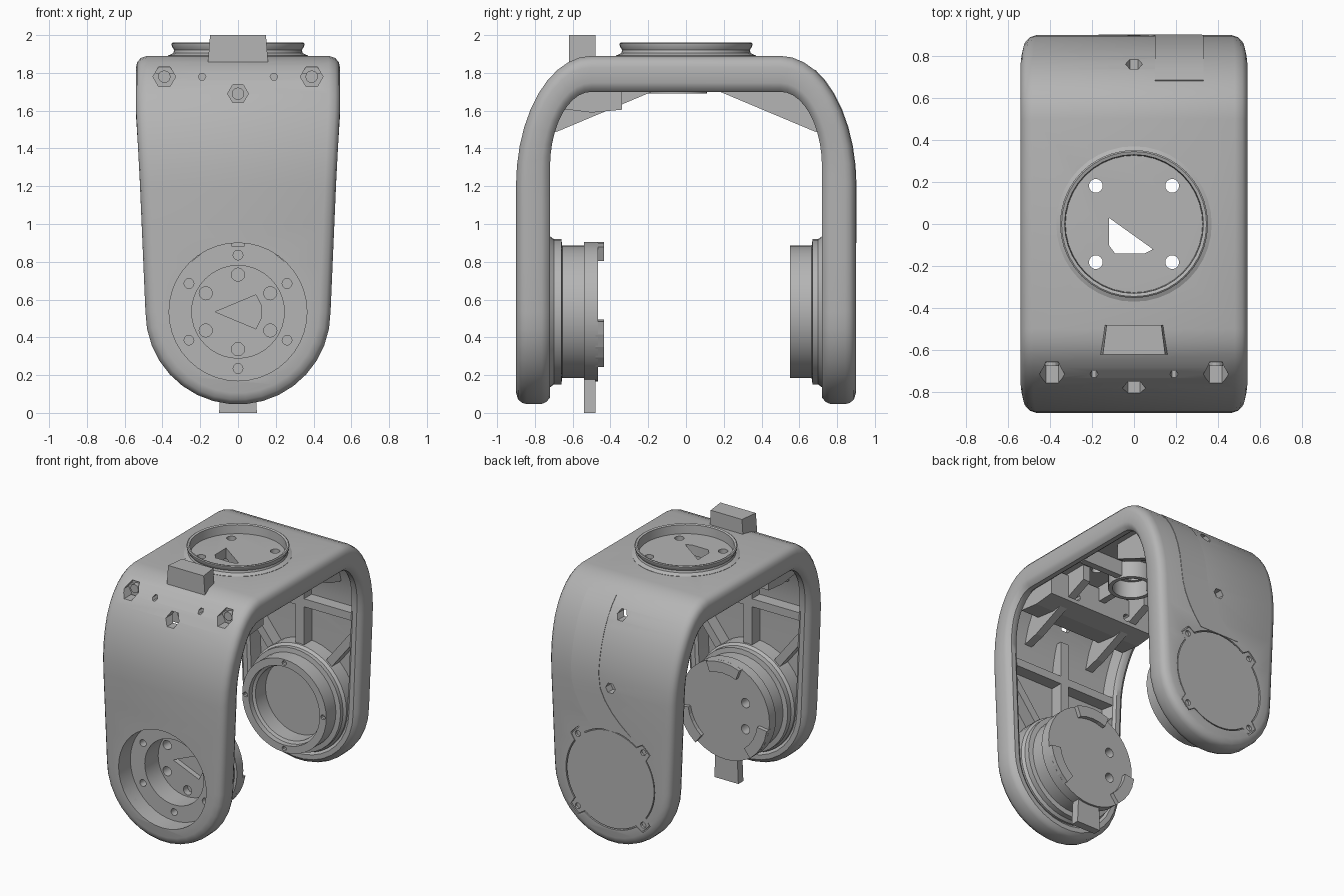
import bpy, bmesh, math
from math import sin, cos, radians, pi

if "Cube" in bpy.data.objects:
    bpy.data.objects.remove(bpy.data.objects["Cube"])

grey = bpy.data.materials.new("plain_grey")
grey.use_nodes = True
grey.diffuse_color = (0.46, 0.46, 0.46, 1)
grey.node_tree.nodes["Principled BSDF"].inputs["Base Color"].default_value = (0.46, 0.46, 0.46, 1)

HUB = 0.535      # height of the pivot axis
END_R = 0.49     # radius of the rounded arm ends


def make(name, bm):
    bmesh.ops.recalc_face_normals(bm, faces=bm.faces)
    me = bpy.data.meshes.new(name)
    bm.to_mesh(me)
    bm.free()
    ob = bpy.data.objects.new(name, me)
    bpy.context.collection.objects.link(ob)
    me.materials.append(grey)
    return ob


def activate(ob):
    bpy.ops.object.select_all(action='DESELECT')
    ob.select_set(True)
    bpy.context.view_layer.objects.active = ob


def smooth(ob):
    activate(ob)
    bpy.ops.object.shade_smooth_by_angle(angle=radians(35))


def cut(ob, bm):
    cutter = make("cutter", bm)
    cutter.hide_render = True
    mod = ob.modifiers.new("cut", 'BOOLEAN')
    mod.operation, mod.solver, mod.object = 'DIFFERENCE', 'EXACT', cutter
    activate(ob)
    bpy.ops.object.modifier_apply(modifier=mod.name)
    bpy.data.objects.remove(cutter)


PLACE = {'x': lambda u, v, h: (h, u, v),
         'y': lambda u, v, h: (u, h, v),
         'z': lambda u, v, h: (u, v, h)}


def prism(bm, pts, axis, a, b):
    lo, hi = ([bm.verts.new(PLACE[axis](u, v, h)) for u, v in pts] for h in (a, b))
    bm.faces.new(lo)
    bm.faces.new(hi[::-1])
    for i in range(len(pts)):
        j = (i + 1) % len(pts)
        bm.faces.new((lo[i], hi[i], hi[j], lo[j]))


def circle(u, v, r, n=16):
    return [(u + r * cos(2 * pi * i / n), v + r * sin(2 * pi * i / n)) for i in range(n)]


def around(radius, count, start=0):
    return [(radius * cos(radians(start) + 2 * pi * i / count),
             radius * sin(radians(start) + 2 * pi * i / count)) for i in range(count)]


def lathe(profile, axis, centre=(0, 0), n=40, closed=False):
    bm = bmesh.new()
    rings = []
    for r, h in profile:
        pts = circle(*centre, r, n) if r else [centre]
        rings.append([bm.verts.new(PLACE[axis](u, v, h)) for u, v in pts])
    pairs = list(zip(rings, rings[1:]))
    if closed:
        pairs.append((rings[-1], rings[0]))
    for p, q in pairs:
        for i in range(n):
            quad = [p[i % len(p)], p[(i + 1) % len(p)], q[(i + 1) % len(q)], q[i % len(q)]]
            bm.faces.new(list(dict.fromkeys(quad)))
    return bm


# Arched channel frame: inset outlines bent along the arch
def frame_rows(d, t):
    rows = []

    def add(w, o, i):
        rows.append((w, o[0] + (i[0] - o[0]) * t, o[1] + (i[1] - o[1]) * t))
    for k in range(9):
        a, r = radians(5 + 85 * k / 8), END_R - d
        z = HUB - r * cos(a)
        add(r * sin(a), (0.9, z), (0.72, z))

    def width(z):
        return min(0.54, END_R + 0.05 * (z - HUB) / 1.1) - d
    for f in (0.35, 0.7):
        z = HUB + 0.665 * f
        add(width(z), (0.9, z), (0.72, HUB + 0.765 * f))
    for k in range(11):
        a = radians(9 * k)
        z = 1.2 + 0.69 * sin(a)
        add(width(z), (0.5 + 0.4 * cos(a), z), (0.5 + 0.22 * cos(a), 1.3 + 0.4 * sin(a)))
    return rows + [(w, -y, z) for w, y, z in reversed(rows)]


bm = bmesh.new()
loops = []
for d, t in ((0.06, 0), (0.025, 0.06), (0.006, 0.18), (0, 0.32), (0, 0.75), (0.012, 0.9),
             (0.035, 1), (0.07, 1), (0.09, 0.92), (0.11, 0.4)):
    loops.append([[bm.verts.new((s * w, y, z)) for s in (-1, 1)] for w, y, z in frame_rows(d, t)])
last = len(loops[0]) - 1
for L in (loops[0], loops[-1]):
    for k in range(last):
        bm.faces.new((L[k][0], L[k][1], L[k + 1][1], L[k + 1][0]))
for p, q in zip(loops, loops[1:]):
    for s in (0, 1):
        for k in range(last):
            bm.faces.new((p[k][s], p[k + 1][s], q[k + 1][s], q[k][s]))
    for k in (0, last):
        bm.faces.new((p[k][0], p[k][1], q[k][1], q[k][0]))
frame = make("arch_frame", bm)


def cover_outline(r):
    pts = []
    for k in range(120):
        a = 3 * k
        ear = abs(a % 90 - 45) <= 6
        rr = r + (0.055 if ear else 0)
        pts.append((rr * cos(radians(a)), HUB + rr * sin(radians(a))))
    return pts


# Openings in the frame
FRONT_HOLES = ((-0.39, 1.78, 0.06), (0.39, 1.78, 0.06), (0, 1.69, 0.055),
               (-0.19, 1.78, 0.02), (0.19, 1.78, 0.02))
bm = bmesh.new()
prism(bm, circle(0, HUB, 0.365, 40), 'y', -1, -0.6)
for x, z, r in FRONT_HOLES:
    prism(bm, circle(x, z, r, 6), 'y', -1, -0.64)
prism(bm, cover_outline(0.37), 'y', 0.88, 1)
for z in (1.22, 1.72):
    prism(bm, circle(0, z, 0.04, 6), 'y', 0.6, 1)
for x, y in around(0.257, 4, 45):
    prism(bm, circle(x, y, 0.033), 'z', 1.6, 2.1)
prism(bm, [(-0.12, 0.03), (-0.12, -0.1), (-0.09, -0.14), (0.05, -0.14), (0.09, -0.12)], 'z', 1.6, 2.1)
cut(frame, bm)
smooth(frame)

# Raised mounting ring on top and cable tube below it
smooth(make("top_ring", lathe([(0.37, 1.87), (0.37, 1.892), (0.342, 1.905), (0.338, 1.92), (0.35, 1.94),
                               (0.352, 1.955), (0.345, 1.96), (0.33, 1.955), (0.325, 1.87)],
                              'z', closed=True)))
smooth(make("cable_tube", lathe([(0.13, 1.69), (0.16, 1.69), (0.16, 1.85), (0.13, 1.85)],
                                'z', (-0.02, -0.05), closed=True)))

# Tapered stop block on top
bm = bmesh.new()
prism(bm, [(-0.162, 1.82), (0.162, 1.82), (0.148, 2), (-0.148, 2)], 'y', -0.62, -0.48)
for v in bm.verts:
    if v.co.y > -0.5:
        v.co.x *= 0.88
make("stop_block", bm)

# Front drive drum with stepped bore
drum = make("drive_drum", lathe([(0, -0.6), (0.245, -0.6), (0.245, -0.76), (0.365, -0.76), (0.365, -0.89),
                                 (0.4, -0.89), (0.4, -0.72), (0.385, -0.7), (0.385, -0.66), (0.35, -0.655),
                                 (0.35, -0.54), (0.37, -0.54), (0.37, -0.465), (0, -0.465)], 'y', (0, HUB)))
bm = bmesh.new()
for x, z in around(0.3, 6, 30):
    prism(bm, circle(x, HUB + z, 0.026, 12), 'y', -0.8, -0.7)
for x, z in around(0.197, 6, 30):
    prism(bm, circle(x, HUB + z, 0.035, 12), 'y', -0.65, -0.4 if x < -0.1 else -0.55)
prism(bm, [(-0.12, HUB), (0.095, HUB - 0.09), (0.125, HUB - 0.03), (0.125, HUB + 0.03), (0.095, HUB + 0.09)],
      'y', -0.65, -0.56)
cut(drum, bm)
smooth(drum)

# Locking pads and lower tab on the drum face
bm = bmesh.new()
for mid in (90, 210, 330):
    arc = [radians(mid + a) for a in range(-22, 23, 11)]
    pts = [(0.37 * cos(a), HUB + 0.37 * sin(a)) for a in arc]
    pts += [(0.29 * cos(a), HUB + 0.29 * sin(a)) for a in reversed(arc)]
    prism(bm, pts, 'y', -0.48, -0.435)
make("drum_pads", bm)
bm = bmesh.new()
prism(bm, [(-0.1, 0), (0.1, 0), (0.09, 0.22), (-0.09, 0.22)], 'y', -0.54, -0.48)
make("lower_tab", bm)

# Rear bearing cup
cup = make("bearing_cup", lathe([(0, 0.72), (0.275, 0.72), (0.275, 0.6), (0.295, 0.59), (0.295, 0.55), (0.35, 0.55),
                                 (0.35, 0.665), (0.385, 0.67), (0.385, 0.7), (0.4, 0.72), (0.4, 0.85), (0, 0.85)],
                                'y', (0, HUB)))
bm = bmesh.new()
for x, z in around(0.322, 4):
    prism(bm, circle(x, HUB + z, 0.018, 10), 'y', 0.5, 0.62)
cut(cup, bm)
smooth(cup)

# Flush rear cover with screw holes
bm = bmesh.new()
prism(bm, cover_outline(0.362), 'y', 0.86, 0.898)
cover = make("rear_cover", bm)
bm = bmesh.new()
for x, z in around(0.385, 4, 45):
    prism(bm, circle(x, HUB + z, 0.022, 12), 'y', 0.875, 1)
cut(cover, bm)

# Thin cable cover that follows the rear wall
bm = bmesh.new()
rows = []
for z in [0.9, 0.97, 1.04, 1.12] + [1.2 + 0.69 * sin(radians(9 * k)) for k in range(8)]:
    t = min(1, (z - 0.9) / 0.4)
    t = t * (2 - t)
    y = 0.5 + 0.4 * math.sqrt(1 - max(0, (z - 1.2) / 0.69) ** 2)
    x0, x1 = -0.17 + 0.27 * t, 0.16 + 0.17 * t
    rows.append([bm.verts.new((x, y + o, z + o * max(0, z - 1.2)))
                 for x, o in ((x0, -0.004), (x0, 0.003), (x1, 0.003), (x1, -0.004))])
for p, q in zip(rows, rows[1:]):
    for k in range(4):
        bm.faces.new((p[k], p[(k + 1) % 4], q[(k + 1) % 4], q[k]))
bm.faces.new(rows[0])
bm.faces.new(rows[-1])
smooth(make("cable_cover", bm))

# Screw heads inside the front openings
bm = bmesh.new()
for x, z, r in FRONT_HOLES[:3]:
    prism(bm, circle(x, z, 0.033, 12), 'y', -0.675, -0.6)
make("screw_heads", bm)

# Cross bar behind the front corner, with screw holes in its inner face
bm = bmesh.new()
prism(bm, [(-0.66, 1.61), (-0.66, 1.8), (-0.34, 1.8), (-0.34, 1.605), (-0.5, 1.59)], 'x', -0.45, 0.45)
bar_ob = make("cross_bar", bm)
bm = bmesh.new()
for x in (-0.22, 0.22):
    prism(bm, circle(x, 1.66, 0.028, 10), 'y', -0.4, -0.3)
cut(bar_ob, bm)


# Stiffening ribs inside the arms, corners and roof
def bar(bm, p, q, w, axis, a, b):
    dx, dy = q[0] - p[0], q[1] - p[1]
    k = w / 2 / math.hypot(dx, dy)
    n = (-dy * k, dx * k)
    prism(bm, [(p[0] + n[0], p[1] + n[1]), (q[0] + n[0], q[1] + n[1]),
               (q[0] - n[0], q[1] - n[1]), (p[0] - n[0], p[1] - n[1])], axis, a, b)


bm = bmesh.new()
for sy in (-1, 1):
    bar(bm, (0, 0.88), (0, 1.55), 0.07, 'y', sy * 0.735, sy * 0.84)
    bar(bm, (0, sy * 0.2), (0, sy * 0.55), 0.05, 'z', 1.7, 1.84)
    for sx in (-1, 1):
        bar(bm, (sx * 0.22, 0.82), (sx * 0.44, 1.1), 0.06, 'y', sy * 0.735, sy * 0.84)
        bar(bm, (0, 1.25), (sx * 0.44, 1.25), 0.06, 'y', sy * 0.735, sy * 0.84)
        prism(bm, [(sy * 0.18, 1.7), (sy * 0.68, 1.49), (sy * 0.8, 1.46), (sy * 0.73, 1.7),
                   (sy * 0.55, 1.82), (sy * 0.18, 1.82)], 'x', sx * 0.24, sx * 0.3)
for sx in (-1, 1):
    bar(bm, (sx * 0.13, 0), (sx * 0.46, 0), 0.05, 'z', 1.7, 1.84)
make("stiffening_ribs", bm)
